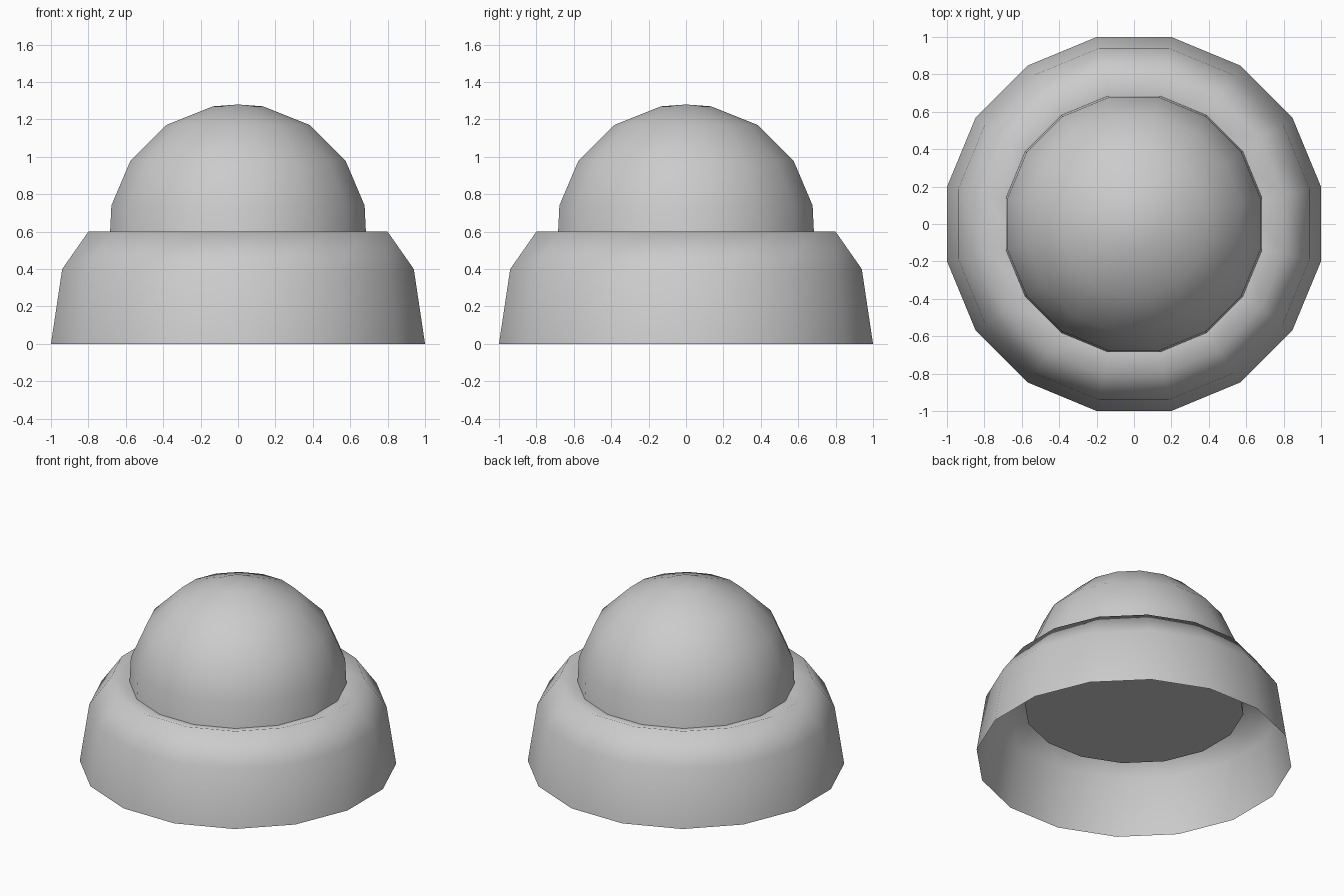
import bpy
import bmesh
import math

cube = bpy.data.objects.get("Cube")
if cube:
    bpy.data.objects.remove(cube, do_unlink=True)

SIDES = 16
HALF_STEP = math.pi / SIDES

grey = bpy.data.materials.new("light grey")
grey.use_nodes = True
colour = (0.6, 0.6, 0.6, 1)
grey.diffuse_color = colour
grey.node_tree.nodes["Principled BSDF"].inputs["Base Color"].default_value = colour


def lathe(name, profile, cap_bottom=False, apex=None):
    """Turn (flat-to-flat radius, height) points into a 16-sided smooth shell."""
    bm = bmesh.new()
    rings = []
    for radius, z in profile:
        corner = radius / math.cos(HALF_STEP)
        angles = [HALF_STEP * (2 * i + 1) for i in range(SIDES)]
        rings.append([bm.verts.new((corner * math.cos(a), corner * math.sin(a), z))
                      for a in angles])
    for low, high in zip(rings, rings[1:]):
        for i in range(SIDES):
            j = (i + 1) % SIDES
            bm.faces.new((low[i], low[j], high[j], high[i]))
    if apex is not None:
        tip = bm.verts.new((0, 0, apex))
        for i in range(SIDES):
            bm.faces.new((rings[-1][i], rings[-1][(i + 1) % SIDES], tip))
    if cap_bottom:
        bm.faces.new(rings[0][::-1])
    mesh = bpy.data.meshes.new(name)
    bm.to_mesh(mesh)
    bm.free()
    mesh.materials.append(grey)
    obj = bpy.data.objects.new(name, mesh)
    bpy.context.collection.objects.link(obj)
    bpy.ops.object.select_all(action='DESELECT')
    obj.select_set(True)
    bpy.context.view_layer.objects.active = obj
    bpy.ops.object.shade_smooth_by_angle(angle=math.radians(80))
    return obj


# Open skirt whose lip rolls inward and slightly down into the dome
lathe("base_ring", [(1.0, 0), (0.94, 0.4), (0.8, 0.6), (0.62, 0.545)])

# Rounded dome with a flat underside sitting inside the skirt
lathe("dome", [(0.695, 0.37), (0.677, 0.74), (0.575, 0.98), (0.385, 1.17),
               (0.135, 1.27)], cap_bottom=True, apex=1.28)
